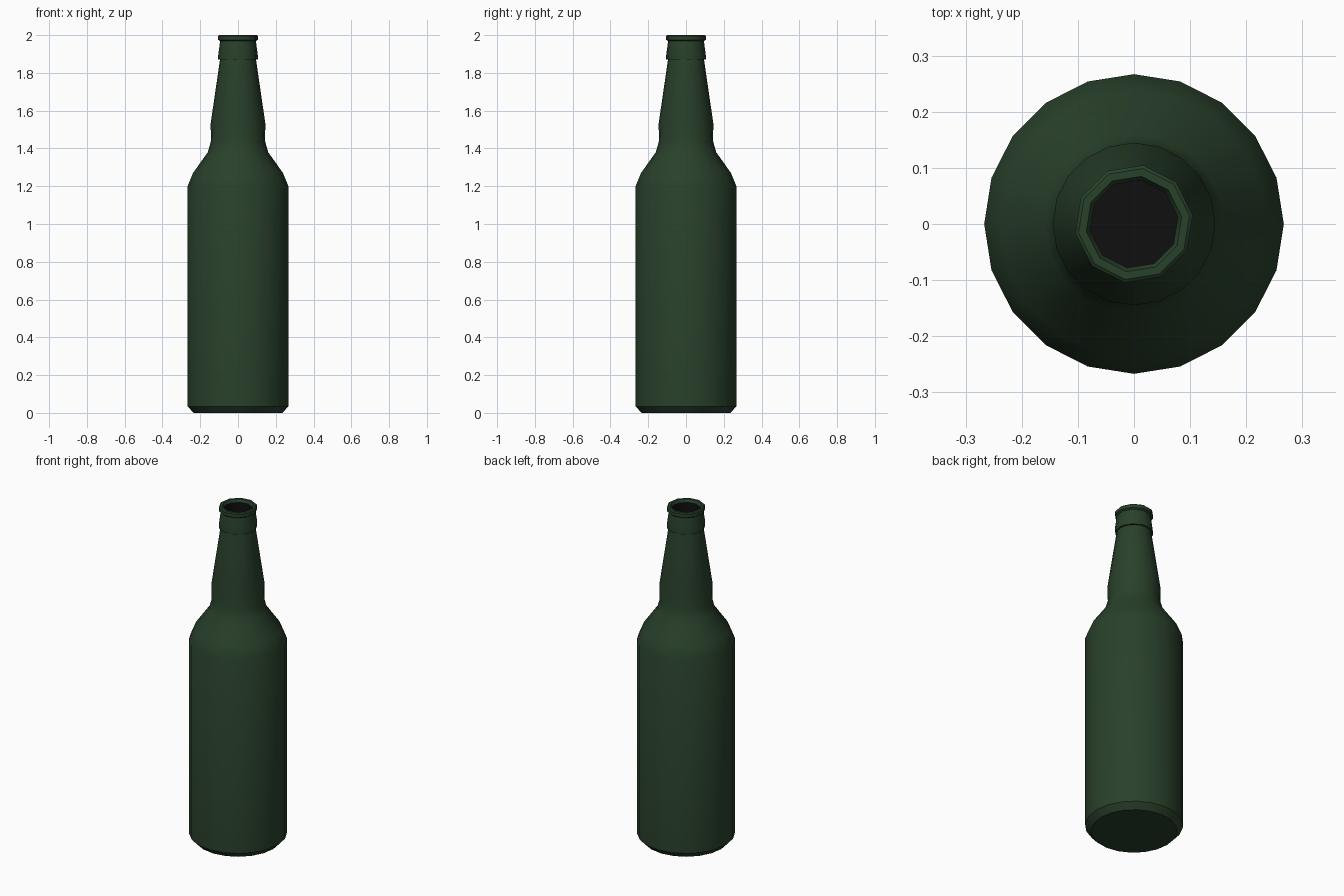
import bpy, bmesh, math

if "Cube" in bpy.data.objects:
    bpy.data.objects.remove(bpy.data.objects["Cube"])


def material(name, rgb):
    m = bpy.data.materials.new(name)
    m.diffuse_color = (*rgb, 1)
    m.use_nodes = True
    m.node_tree.nodes["Principled BSDF"].inputs["Base Color"].default_value = m.diffuse_color
    return m


green = material("dark green glass", (0.022, 0.052, 0.024))
black = material("black inside", (0.005, 0.005, 0.005))


def lathe(name, profile, sides, turn, mat, cap=False, inward=False):
    """Spin (radius, height) points round the z axis."""
    bm = bmesh.new()
    rings = []
    for r, z in profile:
        angles = [turn + 2 * math.pi * i / sides for i in range(sides)]
        rings.append([bm.verts.new((r * math.cos(a), r * math.sin(a), z)) for a in angles])
    for a, b in zip(rings, rings[1:]):
        for i in range(sides):
            j = (i + 1) % sides
            bm.faces.new((a[i], a[j], b[j], b[i]))
    if cap:
        bm.faces.new(rings[0][::-1])
    if inward:
        bmesh.ops.reverse_faces(bm, faces=bm.faces[:])
    me = bpy.data.meshes.new(name)
    bm.to_mesh(me)
    bm.free()
    me.materials.append(mat)
    ob = bpy.data.objects.new(name, me)
    bpy.context.collection.objects.link(ob)
    bpy.ops.object.select_all(action='DESELECT')
    ob.select_set(True)
    bpy.context.view_layer.objects.active = ob
    bpy.ops.object.shade_smooth_by_angle(angle=math.radians(40))
    return ob


# Body, shoulder and tapering neck
lathe("bottle_body", [(0.235, 0), (0.267, 0.035), (0.267, 1.2), (0.238, 1.27),
                      (0.16, 1.38), (0.143, 1.44), (0.145, 1.53), (0.094, 1.88)],
      20, 0, green, cap=True)

# Collar and rolled lip, ten-sided, down into the mouth
lathe("collar_and_lip", [(0.094, 1.87), (0.106, 1.872), (0.106, 1.895), (0.096, 1.968),
                         (0.106, 1.975), (0.106, 1.995), (0.1, 2.0), (0.086, 2.0),
                         (0.079, 1.985)],
      10, math.radians(9), green)

# Dark inner wall seen through the mouth
lathe("inside_wall", [(0.22, 0.03), (0.252, 0.06), (0.252, 1.19), (0.225, 1.26),
                      (0.146, 1.37), (0.13, 1.44), (0.13, 1.53), (0.079, 1.87),
                      (0.079, 1.985)],
      10, math.radians(9), black, cap=True, inward=True)
